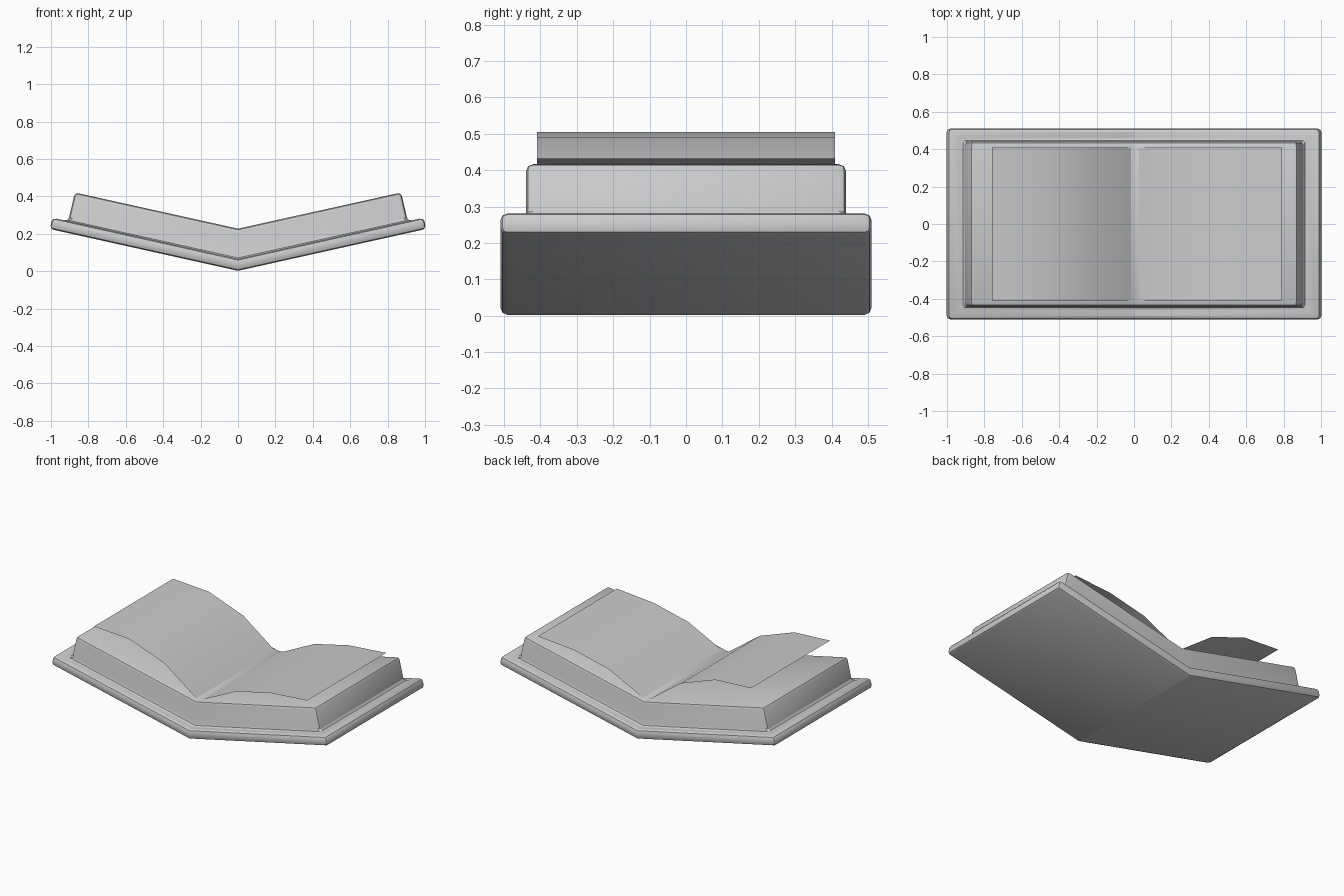
import bpy

if "Cube" in bpy.data.objects:
    bpy.data.objects.remove(bpy.data.objects["Cube"])

SLOPE = 0.222  # rise of the opened halves


def mesh_object(name, verts, faces):
    me = bpy.data.meshes.new(name)
    me.from_pydata(verts, [], faces)
    me.update()
    ob = bpy.data.objects.new(name, me)
    bpy.context.collection.objects.link(ob)
    bpy.ops.object.select_all(action='DESELECT')
    ob.select_set(True)
    bpy.context.view_layer.objects.active = ob
    return ob


def ring(half_x, half_y, z):
    """V-shaped outline of six points, counter-clockwise from above."""
    end = z + SLOPE * half_x
    return [(-half_x, -half_y, end), (0, -half_y, z), (half_x, -half_y, end),
            (half_x, half_y, end), (0, half_y, z), (-half_x, half_y, end)]


# Open book body: cover slab, with the page block rising from it
rings = [ring(1.006, 0.51, 0.002), ring(0.993, 0.51, 0.065),
         ring(0.908, 0.44, 0.065), ring(0.872, 0.44, 0.227)]
verts = [p for r in rings for p in r]
faces = [(0, 5, 4, 1), (1, 4, 3, 2), (18, 19, 22, 23), (19, 20, 21, 22)]
for level in range(3):
    a, b = level * 6, level * 6 + 6
    for i in range(6):
        j = (i + 1) % 6
        faces.append((a + i, a + j, b + j, b + i))
book = mesh_object("open_book", verts, faces)
bevel = book.modifiers.new("rounded_edges", 'BEVEL')
bevel.width = 0.02
bevel.segments = 2
bevel.limit_method = 'ANGLE'
bevel.angle_limit = 0.7
bpy.ops.object.modifier_apply(modifier=bevel.name)
bpy.ops.object.shade_smooth_by_angle(angle=0.4)


# Curling loose pages, single thin sheets
def page(name, profile):
    pts = [(x, y, z) for x, z in profile for y in (-0.41, 0.41)]
    quads = [(2 * i, 2 * i + 2, 2 * i + 3, 2 * i + 1) for i in range(len(profile) - 1)]
    mesh_object(name, pts, quads)
    bpy.ops.object.shade_smooth()


page("left_page", [(-0.76, 0.505), (-0.50, 0.49), (-0.25, 0.40), (-0.012, 0.227)])
page("right_page", [(0.015, 0.227), (0.27, 0.352), (0.52, 0.41), (0.79, 0.432)])
